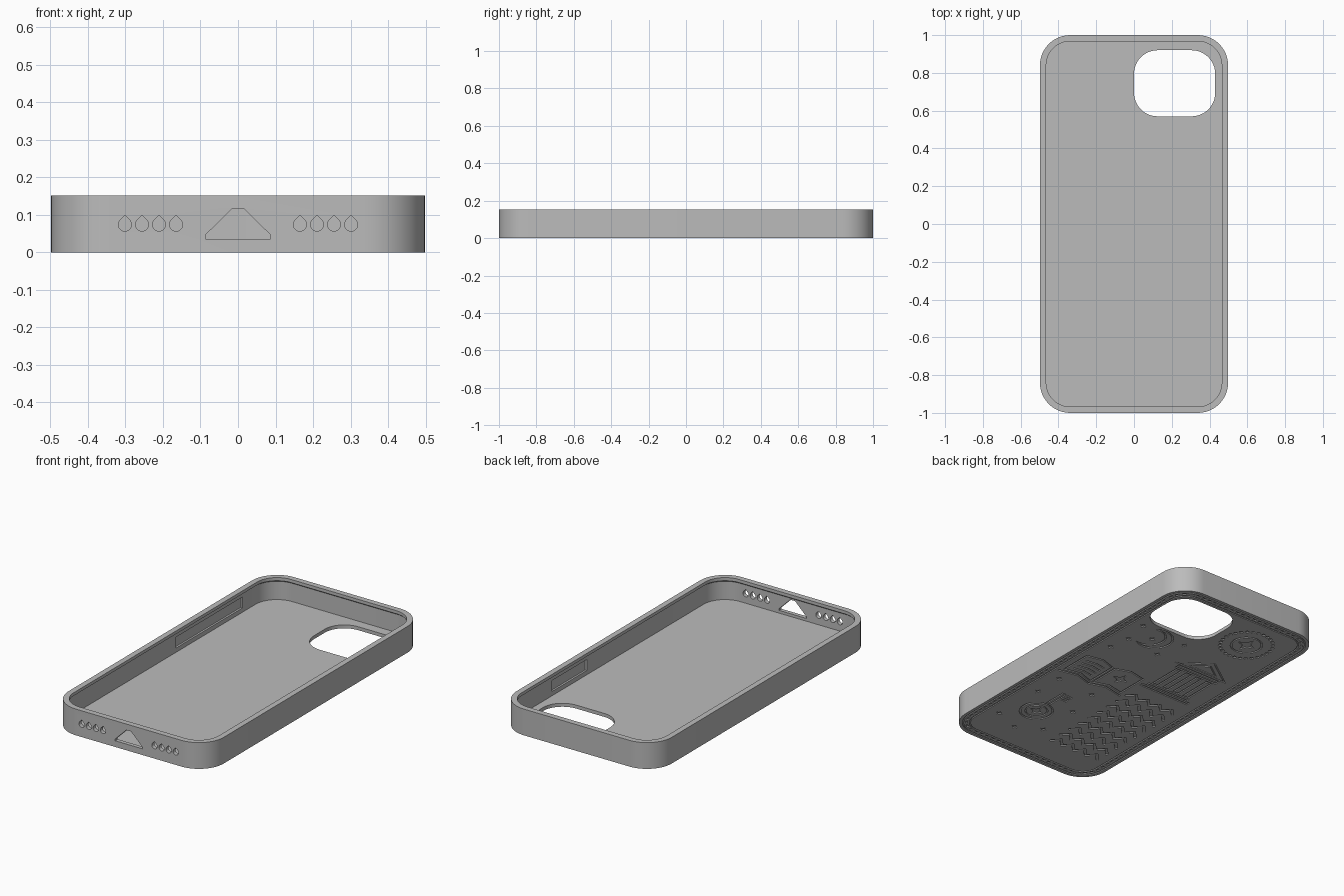
import bpy, bmesh, math
from mathutils import Vector

cube = bpy.data.objects.get("Cube")
if cube:
    bpy.data.objects.remove(cube, do_unlink=True)

HX, HY, HEIGHT, RADIUS = 0.498, 1.0, 0.152, 0.16
DEPTH = 0.006  # engraving depth

grey = bpy.data.materials.new("matte_grey")
grey.use_nodes = True
grey.diffuse_color = (0.5, 0.5, 0.5, 1)
grey.node_tree.nodes["Principled BSDF"].inputs["Base Color"].default_value = (0.5, 0.5, 0.5, 1)


def rounded(hx, hy, r, cx=0, cy=0, n=12):
    """Rounded rectangle outline, counter-clockwise."""
    pts = []
    for k, (sx, sy) in enumerate([(1, 1), (-1, 1), (-1, -1), (1, -1)]):
        for i in range(n + 1):
            a = (k + i / n) * math.pi / 2
            pts.append((cx + sx * (hx - r) + r * math.cos(a), cy + sy * (hy - r) + r * math.sin(a)))
    return pts


def inset(d):
    return rounded(HX - d, HY - d, RADIUS - d)


def arc(cx, cy, r, start=0, end=360, n=24):
    return [(cx + r * math.cos(math.radians(start + (end - start) * i / n)),
             cy + r * math.sin(math.radians(start + (end - start) * i / n))) for i in range(n)]


def star(cx, cy, r, points=4, inner=0.38):
    return [(cx + q * math.sin(a), cy + q * math.cos(a)) for i in range(points * 2)
            for q, a in [(r if i % 2 == 0 else r * inner, i * math.pi / points)]]


def box(cx, cy, hx, hy):
    return [(cx - hx, cy - hy), (cx + hx, cy - hy), (cx + hx, cy + hy), (cx - hx, cy + hy)]


def loft(bm, loops):
    """Closed solid through a stack of equal-length loops."""
    rings = [[bm.verts.new(p) for p in loop] for loop in loops]
    for a, b in zip(rings, rings[1:]):
        for i in range(len(a)):
            j = (i + 1) % len(a)
            bm.faces.new((a[i], a[j], b[j], b[i]))
    bm.faces.new(rings[0][::-1])
    bm.faces.new(rings[-1])


def prism(bm, pts, lo=-0.01, hi=DEPTH, upright=False):
    if upright:  # outline lies in the xz plane
        loft(bm, [[(x, y, z) for x, z in pts] for y in (lo, hi)])
    else:
        loft(bm, [[(x, y, z) for x, y in pts] for z in (lo, hi)])


def stroke(bm, pts, width=0.009, closed=True):
    """Groove cutter of constant width with mitred corners."""
    p = [Vector(q) for q in pts]
    n = len(p)
    rows = []
    for i in range(n):
        before = p[i] - p[i - 1] if closed or i > 0 else p[1] - p[0]
        after = p[(i + 1) % n] - p[i] if closed or i < n - 1 else before
        before, after = before.normalized(), after.normalized()
        n1, n2 = Vector((-before.y, before.x)), Vector((-after.y, after.x))
        m = (n1 + n2).normalized()
        m *= width / 2 / max(m.dot(n2), 0.4)
        a, b = p[i] + m, p[i] - m
        rows.append([bm.verts.new((q.x, q.y, z)) for q, z in
                     ((a, -0.01), (b, -0.01), (b, DEPTH), (a, DEPTH))])
    for i in range(n if closed else n - 1):
        a, b = rows[i], rows[(i + 1) % n]
        for k in range(4):
            bm.faces.new((a[k], a[(k + 1) % 4], b[(k + 1) % 4], b[k]))
    if not closed:
        bm.faces.new(rows[0])
        bm.faces.new(rows[-1])


def make(name, bm):
    bmesh.ops.recalc_face_normals(bm, faces=bm.faces)
    mesh = bpy.data.meshes.new(name)
    bm.to_mesh(mesh)
    bm.free()
    mesh.materials.append(grey)
    ob = bpy.data.objects.new(name, mesh)
    bpy.context.collection.objects.link(ob)
    return ob


# Tray shell with an overhanging inner lip
shell = bmesh.new()
profile = [(0, 0), (0, HEIGHT), (0.033, HEIGHT), (0.033, 0.134), (0.023, 0.126), (0.023, 0.02)]
loft(shell, [[(x, y, z) for x, y in inset(d)] for d, z in profile])
case = make("phone_case", shell)

# Openings: camera window, charging port, speaker drops and button pockets
cut = bmesh.new()
prism(cut, rounded(0.215, 0.175, 0.125, 0.215, 0.745), -0.1, 0.1)
prism(cut, [(-0.087, 0.036), (0.087, 0.036), (0.087, 0.046), (0.015, 0.117),
            (-0.015, 0.117), (-0.087, 0.046)], -1.1, -0.9, upright=True)
for side in (-1, 1):
    for i in range(4):
        cx = side * (0.165 + 0.0455 * i)
        drop = arc(cx, 0.074, 0.0175, 140, 400, 14) + [(cx + 0.0134, 0.0852), (cx, 0.099)]
        prism(cut, drop, -1.1, -0.9, upright=True)
for side, y, half in ((-1, 0.415, 0.305), (1, 0.39, 0.16)):
    prism(cut, box(side * 0.465, y, 0.021, half), 0.045, 0.108)
openings = make("openings_cutter", cut)

# Engraved back: border of two lines with a row of dashes
art = bmesh.new()
for d in (0.022, 0.06):
    stroke(art, inset(d), 0.007)
path = [Vector(p) for p in inset(0.041)]
travel, target = 0, 0.02
for a, b in zip(path, path[1:] + path[:1]):
    length = (b - a).length
    while length > 0 and target < travel + length:
        t = (b - a) / length
        c = a + t * (target - travel)
        stroke(art, [c - t * 0.011, c + t * 0.011], 0.012, False)
        target += 0.04
    travel += length

# Sun medallion
SX, SY = -0.2, 0.72
stroke(art, arc(SX, SY, 0.085))
prism(art, star(SX, SY, 0.06, 4))
for x, y in arc(SX, SY, 0.145, n=28):
    prism(art, arc(x, y, 0.011, n=6))

# Crescent moon
stroke(art, arc(0.23, 0.45, 0.1, 60, 300, 22) + arc(0.265, 0.45, 0.088, 281, 79, 18), 0.009)

# Temple
TX = -0.2
stroke(art, [(TX - 0.17, 0.33), (TX + 0.17, 0.33), (TX, 0.45)])
stroke(art, [(TX - 0.09, 0.35), (TX + 0.09, 0.35), (TX, 0.415)], 0.007)
stroke(art, box(TX, 0.3, 0.14, 0.012))
for i in range(4):
    stroke(art, box(TX - 0.108 + i * 0.072, 0.17, 0.017, 0.1))
for half, y in ((0.14, 0.05), (0.165, 0.022)):
    stroke(art, box(TX, y, half, 0.008), 0.007)

# Open book with written lines and a star
BX = 0.195
for s in (-1, 1):
    stroke(art, [(BX + s * 0.01, -0.13), (BX + s * 0.1, -0.1), (BX + s * 0.2, -0.12),
                 (BX + s * 0.2, 0.07), (BX + s * 0.1, 0.09), (BX + s * 0.01, 0.06)])
for i in range(4):
    y = -0.07 + i * 0.035
    stroke(art, [(BX + 0.04, y - 0.01), (BX + 0.1, y), (BX + 0.17, y - 0.01)], 0.008, False)
prism(art, star(BX - 0.105, -0.01, 0.05))
stroke(art, [(BX - 0.22, -0.15), (BX - 0.1, -0.125), (BX, -0.155),
             (BX + 0.1, -0.125), (BX + 0.22, -0.15)], closed=False)

# Zigzag waves
for row in range(9):
    y = -0.77 + row * 0.08
    zigzag = [(-0.385 + i * 0.0425, y + (0.045 if i % 2 else 0)) for i in range(9)]
    stroke(art, zigzag, 0.013, False)

# Key
KX, KY = 0.22, -0.57
stroke(art, arc(KX, KY, 0.09))
stroke(art, arc(KX, KY, 0.06), 0.007)
prism(art, star(KX, KY, 0.045))
stroke(art, box(KX, KY + 0.17, 0.011, 0.068), 0.007)
for y in (0.19, 0.225):
    stroke(art, box(KX - 0.04, KY + y, 0.019, 0.009), 0.006)

# Scattered stars
for x, y in ((0.34, 0.36), (0.11, 0.33), (0.37, 0.52), (0.06, 0.5), (0.24, 0.44), (0.36, 0.23),
             (0.35, -0.22), (0.1, -0.24), (0.35, -0.4), (0.06, -0.45), (0.06, -0.7),
             (0.36, -0.72), (0.2, -0.78)):
    prism(art, star(x, y, 0.021))
engraving = make("engraving_cutter", art)

# Cut everything and shade
bpy.context.view_layer.objects.active = case
for ob in (openings, engraving):
    mod = case.modifiers.new(ob.name, "BOOLEAN")
    mod.operation, mod.solver, mod.use_self, mod.object = "DIFFERENCE", "EXACT", True, ob
    bpy.ops.object.modifier_apply(modifier=mod.name)
    bpy.data.objects.remove(ob, do_unlink=True)
bpy.ops.object.select_all(action="DESELECT")
case.select_set(True)
bpy.ops.object.shade_smooth_by_angle(angle=math.radians(30))
